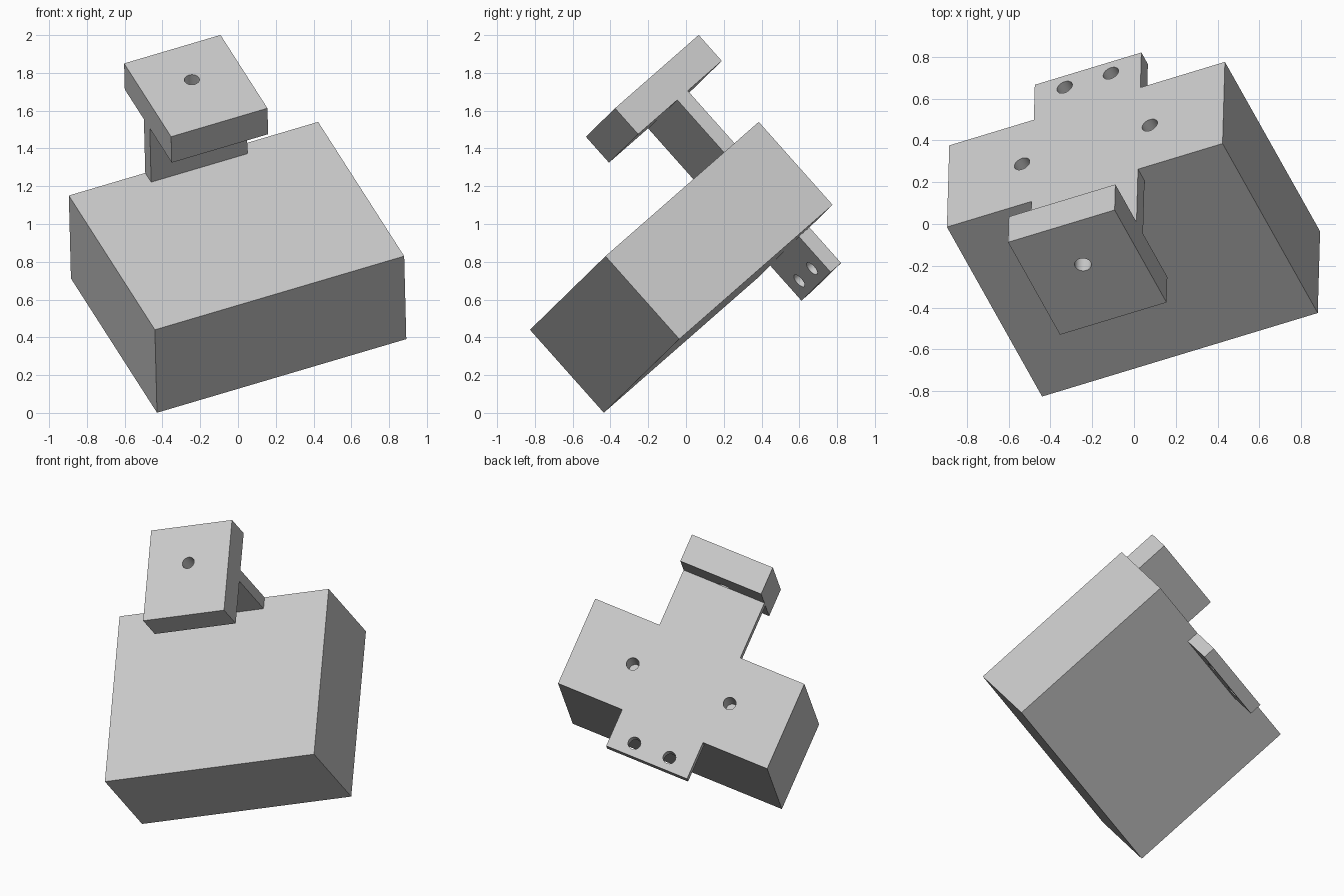
import bpy
from mathutils import Matrix, Vector

cube = bpy.data.objects.get("Cube")
if cube:
    bpy.data.objects.remove(cube, do_unlink=True)

# Single grey material
grey = bpy.data.materials.new("light_grey")
grey.use_nodes = True
colour = (0.6, 0.6, 0.6, 1)
grey.diffuse_color = colour
grey.node_tree.nodes["Principled BSDF"].inputs["Base Color"].default_value = colour

# Tilted frame: width, length and upward normal of the block, from one corner
width = Vector((0.921, 0.279, 0.272)).normalized()
length = Vector((-0.393, 0.692, 0.606))
length = (length - width * length.dot(width)).normalized()
normal = width.cross(length)
frame = Matrix((width, length, normal)).transposed().to_4x4()
frame.translation = (-0.44, -0.826, 0.44)

BLOCK_W, BLOCK_L, BLOCK_H = 1.433, 1.171, 0.588
MID = BLOCK_W / 2
HALF = 0.277        # half width of the bracket
PLATE = 0.08        # bracket thickness
RADIUS = 0.04


def box(name, lo, hi):
    """Box between two corners of the tilted frame."""
    lo, hi = Vector(lo), Vector(hi)
    bpy.ops.mesh.primitive_cube_add(size=1)
    ob = bpy.context.object
    ob.name = name
    size = Matrix.Diagonal((*(hi - lo), 1))
    ob.data.transform(frame @ Matrix.Translation((lo + hi) / 2) @ size)
    ob.data.materials.append(grey)
    return ob


def drill(ob, centre, axis, depth):
    """Cut a round hole, reaching depth to either side of centre."""
    bpy.ops.mesh.primitive_cylinder_add(vertices=32, radius=RADIUS, depth=2 * depth)
    cutter = bpy.context.object
    cutter.hide_render = True
    turn = Matrix.Rotation(1.5708, 4, 'X') if axis == 'Y' else Matrix()
    cutter.data.transform(frame @ Matrix.Translation(centre) @ turn)
    cutter.data.materials.append(grey)
    bpy.context.view_layer.objects.active = ob
    mod = ob.modifiers.new("hole", 'BOOLEAN')
    mod.operation = 'DIFFERENCE'
    mod.solver = 'EXACT'
    mod.object = cutter
    bpy.ops.object.modifier_apply(modifier=mod.name)
    bpy.data.objects.remove(cutter, do_unlink=True)


# Main block and the bracket parts on its end face
block = box("block", (0, 0, -BLOCK_H), (BLOCK_W, BLOCK_L, 0))
tab = box("lower_tab", (MID - HALF, BLOCK_L - PLATE, -0.84),
          (MID + HALF, BLOCK_L, -BLOCK_H))
arm = box("upper_arm", (MID - HALF, BLOCK_L - PLATE, 0),
          (MID + HALF, BLOCK_L, 0.381))
pad = box("top_pad", (MID - HALF, 0.792, 0.381), (MID + HALF, 1.431, 0.565))

# Paired holes in the block (blind) and tab (through), one hole in the pad
for side in (-1, 1):
    drill(block, (MID + side * 0.332, BLOCK_L, -BLOCK_H / 2), 'Y', 0.2)
    drill(tab, (MID + side * 0.12, BLOCK_L, -0.757), 'Y', 0.2)
drill(pad, (MID, 1.165, 0.47), 'Z', 0.2)

# Smooth hole walls, sharp edges
for ob in (block, tab, arm, pad):
    bpy.ops.object.select_all(action='DESELECT')
    ob.select_set(True)
    bpy.context.view_layer.objects.active = ob
    bpy.ops.object.shade_smooth_by_angle()
